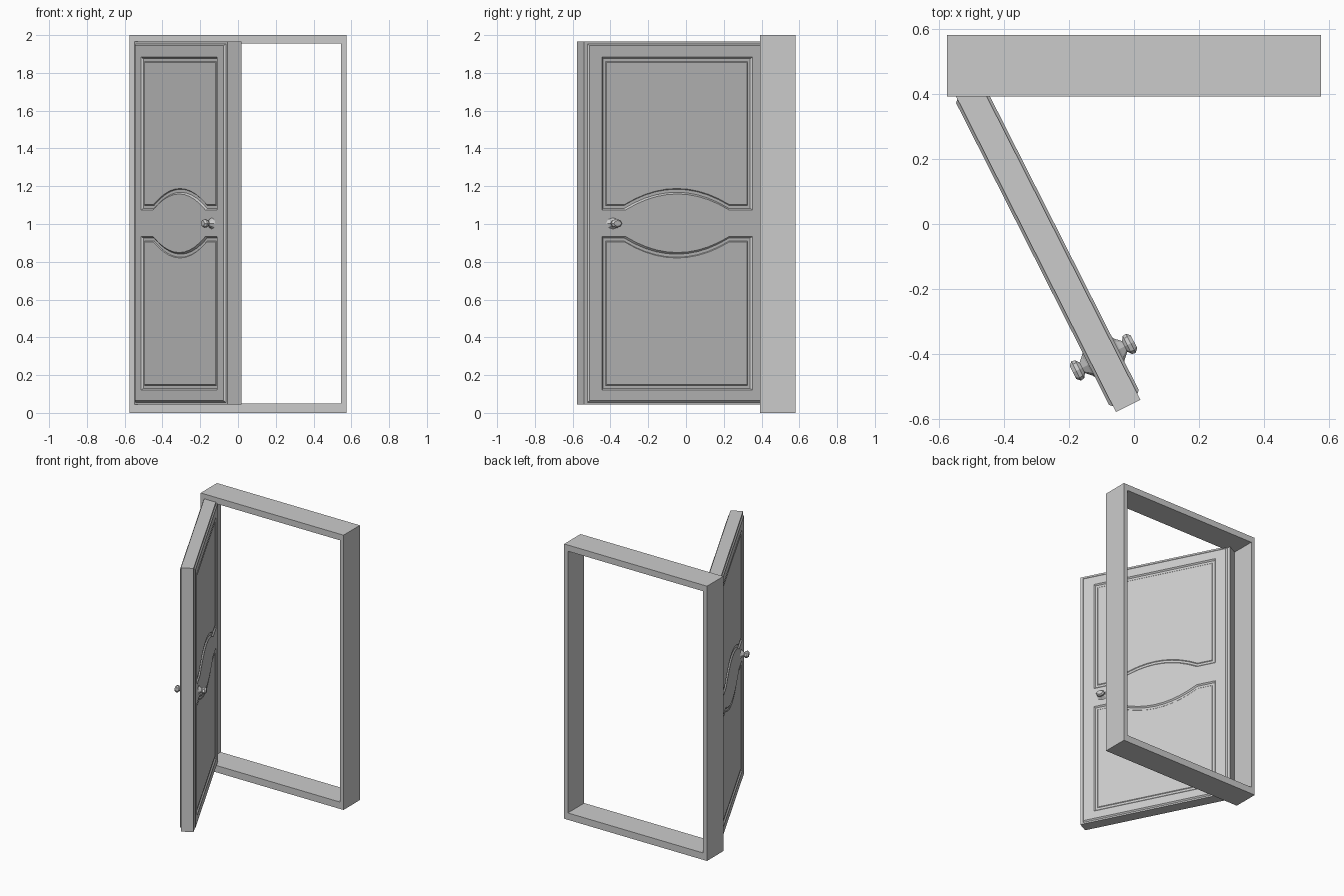
import bpy, bmesh
from math import cos, sin, pi
from mathutils import Matrix, Vector

cube = bpy.data.objects.get("Cube")
if cube:
    bpy.data.objects.remove(cube)

grey = bpy.data.materials.new("light_grey")
grey.use_nodes = True
GREY = (0.6, 0.6, 0.6, 1)
grey.diffuse_color = GREY
grey.node_tree.nodes["Principled BSDF"].inputs["Base Color"].default_value = GREY


def upright(along, centre):
    """Local x runs along the given direction, local y is up, local z is the face normal."""
    x = Vector(along).normalized()
    y = Vector((0, 0, 1))
    m = Matrix((x, y, x.cross(y))).transposed().to_4x4()
    m.translation = centre
    return m


def add_mesh(name, mesh, matrix):
    mesh.transform(matrix)
    mesh.materials.clear()
    mesh.materials.append(grey)
    obj = bpy.data.objects.new(name, mesh)
    bpy.context.collection.objects.link(obj)
    return obj


def board(name, outlines, half_depth, matrix, chamfer=0.0):
    """Flat board from outlines (inner ones become holes), chamfered on both faces."""
    curve = bpy.data.curves.new(name, 'CURVE')
    curve.dimensions = '2D'
    curve.fill_mode = 'BOTH'
    curve.extrude = half_depth - chamfer
    curve.bevel_depth = chamfer
    curve.bevel_resolution = 0
    curve.offset = -chamfer
    for outline in outlines:
        spline = curve.splines.new('POLY')
        spline.points.add(len(outline) - 1)
        for point, (x, y) in zip(spline.points, outline):
            point.co = (x, y, 0, 1)
        spline.use_cyclic_u = True
    helper = bpy.data.objects.new(name + "_outline", curve)
    bpy.context.collection.objects.link(helper)
    bpy.context.view_layer.update()
    graph = bpy.context.evaluated_depsgraph_get()
    mesh = bpy.data.meshes.new_from_object(helper.evaluated_get(graph))
    bpy.data.objects.remove(helper)
    bm = bmesh.new()
    bm.from_mesh(mesh)
    bmesh.ops.remove_doubles(bm, verts=bm.verts, dist=0.0001)
    bmesh.ops.recalc_face_normals(bm, faces=bm.faces)
    bm.to_mesh(mesh)
    bm.free()
    for poly in mesh.polygons:
        poly.use_smooth = False
    mesh.name = name
    return add_mesh(name, mesh, matrix)


def rect(x0, x1, y0, y1):
    return [(x0, y0), (x1, y0), (x1, y1), (x0, y1)]


# Door frame
board("door_frame",
      [rect(-0.575, 0.575, 0, 2), rect(-0.545, 0.545, 0.05, 1.955)],
      0.094, upright((1, 0, 0), (0, 0.486, 0)))

# Door leaf, swung open about the frame's right-hand post
HALF = 0.549
door = upright((0.452, -0.892, 0), (-0.266, -0.069, 0))
board("door_core", [rect(-HALF, HALF, 0.045, 1.965)], 0.042, door)


def panel_outline(far, near, rise, inset=0.0):
    """Panel whose near edge is cut by a shallow arch; far and near are heights."""
    side = 1 if far > near else -1
    half = 0.437 - inset
    far, near = far - side * inset, near + side * inset
    arch = [(0.31 * t, near + side * rise * (1 - t * t))
            for t in (i / 5 for i in range(-5, 6))]
    return [(-half, far), (-half, near)] + arch + [(half, near), (half, far)]


panels = {"upper_panel": (1.875, 1.083, 0.085),
          "lower_panel": (0.13, 0.925, 0.085)}

# Raised stiles and rails with the two panel openings
board("stiles_and_rails",
      [rect(-HALF + 0.02, HALF - 0.02, 0.056, 1.953)]
      + [panel_outline(*p) for p in panels.values()],
      0.051, door, 0.009)

# Field panels set inside the openings
for name, p in panels.items():
    board(name, [panel_outline(*p, inset=0.016)], 0.046, door, 0.004)

# Faceted knobs on both sides: flared rose, neck and head
PROFILE = [(0.053, 0.045), (0.036, 0.055), (0.018, 0.073), (0.031, 0.082),
           (0.033, 0.094), (0.022, 0.105)]
SIDES = 8
for label, side in (("front", 1), ("back", -1)):
    bm = bmesh.new()
    rings = [[bm.verts.new((0.381 + r * cos(2 * pi * i / SIDES),
                            1.003 + 0.7 * r * sin(2 * pi * i / SIDES), side * d))
              for i in range(SIDES)] for r, d in PROFILE]
    for a, b in zip(rings, rings[1:]):
        for i in range(SIDES):
            j = (i + 1) % SIDES
            bm.faces.new((a[i], a[j], b[j], b[i]))
    bm.faces.new(rings[0])
    bm.faces.new(rings[-1])
    bmesh.ops.recalc_face_normals(bm, faces=bm.faces)
    mesh = bpy.data.meshes.new(label + "_knob")
    bm.to_mesh(mesh)
    bm.free()
    add_mesh(label + "_knob", mesh, door)
